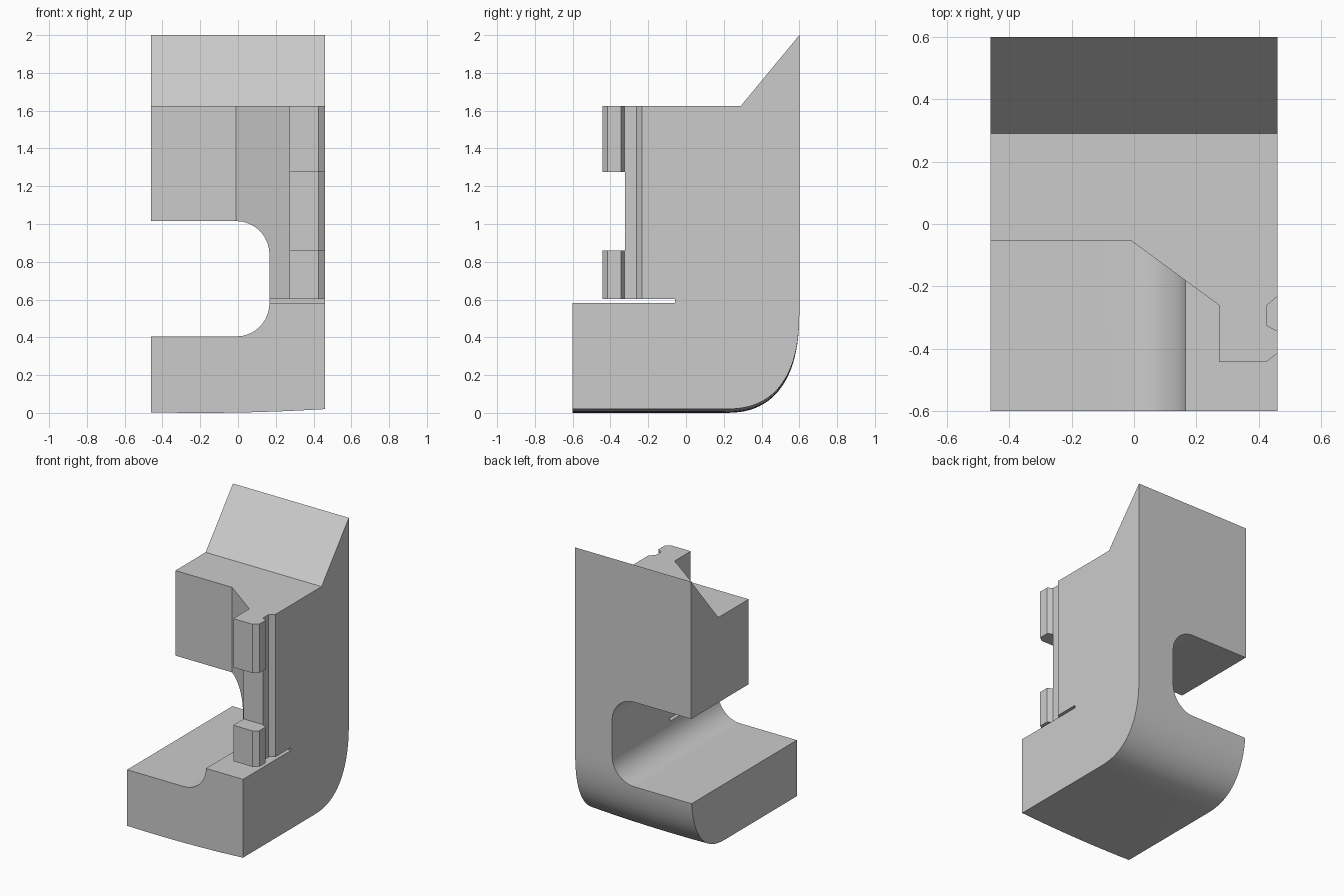
import bpy, bmesh, math

old = bpy.data.objects.get("Cube")
if old:
    bpy.data.objects.remove(old, do_unlink=True)

HALF_W = 0.46

grey = bpy.data.materials.new("plain grey")
grey.use_nodes = True
grey.diffuse_color = (0.6, 0.6, 0.6, 1)
grey.node_tree.nodes["Principled BSDF"].inputs["Base Color"].default_value = (0.6, 0.6, 0.6, 1)


def loft(name, rings):
    """Skin a row of matching closed outlines and cap both ends."""
    bm = bmesh.new()
    rows = [[bm.verts.new(p) for p in ring] for ring in rings]
    n = len(rows[0])
    for a, b in zip(rows, rows[1:]):
        for i in range(n):
            j = (i + 1) % n
            bm.faces.new((a[i], a[j], b[j], b[i]))
    bm.faces.new(rows[0])
    bm.faces.new(rows[-1])
    bmesh.ops.recalc_face_normals(bm, faces=bm.faces)
    mesh = bpy.data.meshes.new(name)
    bm.to_mesh(mesh)
    bm.free()
    mesh.materials.append(grey)
    obj = bpy.data.objects.new(name, mesh)
    bpy.context.collection.objects.link(obj)
    return obj


def prism_z(name, outline, z0, z1):
    return loft(name, [[(x, y, z) for x, y in outline] for z in (z0, z1)])


def box(name, y0, y1, z0, z1):
    return prism_z(name, [(-1, y0), (1, y0), (1, y1), (-1, y1)], z0, z1)


def cut(obj, cutter):
    mod = obj.modifiers.new("cut", "BOOLEAN")
    mod.operation = "DIFFERENCE"
    mod.solver = "EXACT"
    mod.object = cutter
    bpy.ops.object.select_all(action="DESELECT")
    bpy.context.view_layer.objects.active = obj
    obj.select_set(True)
    bpy.ops.object.modifier_apply(modifier=mod.name)
    bpy.data.objects.remove(cutter, do_unlink=True)


# Side profile: flat underside, soft heel, tall back, sloped top lip
BEND_H, BEND_L, STEPS = 0.55, 0.4, 24
side = [(-0.6, 0)]
for i in range(STEPS + 1):
    t = math.pi / 2 * i / STEPS
    s, c = max(math.sin(t), 0) ** 0.8, max(math.cos(t), 0) ** 0.8
    side.append((0.6 - BEND_L + BEND_L * s, BEND_H - BEND_H * c))
side += [(0.6, 2), (0.29, 1.625), (-0.6, 1.625)]


def section(x):
    """Side profile at x; the underside rises gently towards the left side."""
    rise = 0.02 * ((x + 0.2) / 0.66) ** 2
    return [(x, y, z + rise * max(0, 1 - z / BEND_H)) for y, z in side]


SLICES = 12
body = loft("clamp_body", [section(HALF_W * (2 * i / SLICES - 1)) for i in range(SLICES + 1)])

# Front clearance that leaves the slanted wall and the upright rail
cut(body, prism_z("front_clearance", [
    (-1, -0.053), (-0.01, -0.053), (0.272, -0.26), (0.272, -0.442),
    (0.425, -0.442), (0.46, -0.415), (0.6, -0.307), (0.6, -1), (-1, -1)], 0.59, 2.2))

# Rounded slot through the right side
R, SX, Z0, Z1 = 0.175, 0.166, 0.405, 1.015
slot = [(-1, Z0)]
for cz, start in ((Z0 + R, -90), (Z1 - R, 0)):
    for i in range(17):
        a = math.radians(start + 90 * i / 16)
        slot.append((SX - R + R * math.cos(a), cz + R * math.sin(a)))
slot.append((-1, Z1))
cut(body, loft("side_slot", [[(x, y, z) for x, z in slot] for y in (-1, 1)]))

# Thin gap under the rail
cut(body, box("rail_gap", -1, -0.058, 0.582, 0.602))

# Tapered groove along the rail's outer side
cut(body, prism_z("rail_groove", [
    (0.425, -0.325), (0.425, -0.262), (0.46, -0.232), (0.6, -0.112),
    (0.6, -0.4), (0.46, -0.343)], 0.592, 2.2))

# Break between the upper and lower rail hooks
cut(body, box("hook_break", -1, -0.324, 0.86, 1.275))

bpy.ops.object.select_all(action="DESELECT")
body.select_set(True)
bpy.context.view_layer.objects.active = body
bpy.ops.object.shade_smooth_by_angle(angle=math.radians(25))
